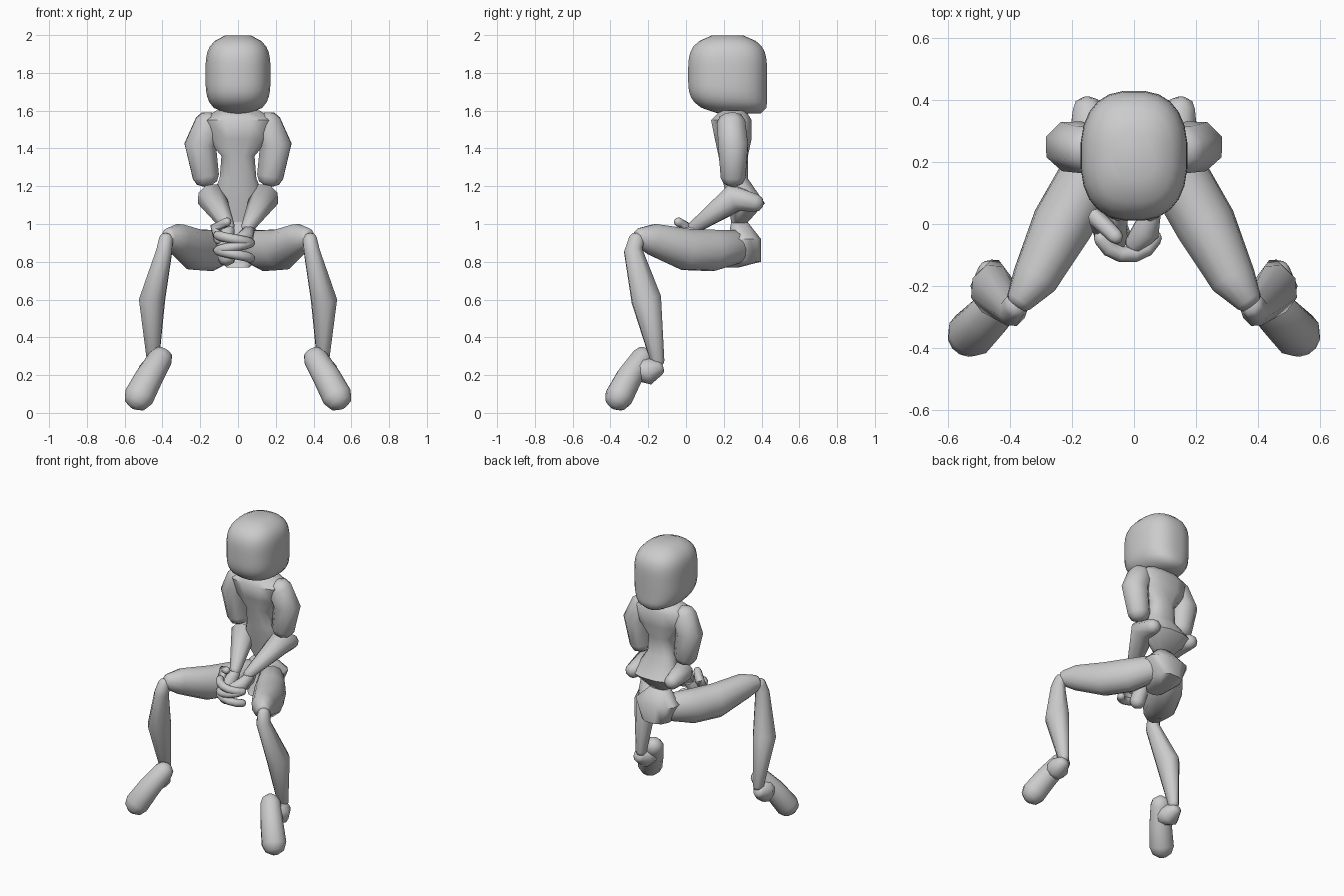
import bpy, bmesh, math
from mathutils import Vector

if "Cube" in bpy.data.objects:
    bpy.data.objects.remove(bpy.data.objects["Cube"])

grey = bpy.data.materials.new("plain_grey")
grey.use_nodes = True
grey.diffuse_color = (0.6, 0.6, 0.6, 1)
grey.node_tree.nodes["Principled BSDF"].inputs["Base Color"].default_value = grey.diffuse_color


def signed_power(value, power):
    return math.copysign(abs(value) ** power, value)


def skin(name, rings, sides, squareness, crease):
    """Join rings of (centre, width axis, depth axis) into one closed smooth part."""
    bm = bmesh.new()
    loops = []
    for centre, width_axis, depth_axis in rings:
        loop = []
        for step in range(sides):
            angle = math.tau * (step + 0.5) / sides
            across = signed_power(math.cos(angle), 2 / squareness)
            along = signed_power(math.sin(angle), 2 / squareness)
            loop.append(bm.verts.new(centre + width_axis * across + depth_axis * along))
        loops.append(loop)
    for lower, upper in zip(loops, loops[1:]):
        for step in range(sides):
            following = (step + 1) % sides
            bm.faces.new((lower[step], lower[following], upper[following], upper[step]))
    bm.faces.new(loops[0])
    bm.faces.new(loops[-1])
    bmesh.ops.recalc_face_normals(bm, faces=bm.faces)
    mesh = bpy.data.meshes.new(name)
    bm.to_mesh(mesh)
    bm.free()
    mesh.materials.append(grey)
    part = bpy.data.objects.new(name, mesh)
    bpy.context.collection.objects.link(part)
    bpy.ops.object.select_all(action="DESELECT")
    part.select_set(True)
    bpy.context.view_layer.objects.active = part
    bpy.ops.object.shade_smooth_by_angle(angle=math.radians(crease))


def stack(name, levels, sides=12, squareness=2.5, crease=60):
    """Level ovals of (height, forward position, half width, half depth)."""
    rings = [(Vector((0, y, z)), Vector((width, 0, 0)), Vector((0, depth, 0)))
             for z, y, width, depth in levels]
    skin(name, rings, sides, squareness, crease)


def limb(name, joints, radii, depth=1, sides=8, round_end=0.5, crease=60):
    """Tapered limb through its joints, with a domed cap at both ends."""
    points = [Vector(joint) for joint in joints]
    radii = list(radii)
    first = (points[0] - points[1]).normalized() * radii[0] * round_end
    last = (points[-1] - points[-2]).normalized() * radii[-1] * round_end
    start, end, start_radius, end_radius = points[0], points[-1], radii[0], radii[-1]
    for degrees in (40, 75):
        rise, shrink = math.sin(math.radians(degrees)), math.cos(math.radians(degrees))
        points = [start + first * rise, *points, end + last * rise]
        radii = [start_radius * shrink, *radii, end_radius * shrink]
    width_axis = Vector((1, 0, 0))
    rings = []
    for index, (point, radius) in enumerate(zip(points, radii)):
        before = points[max(index - 1, 0)]
        after = points[min(index + 1, len(points) - 1)]
        direction = (after - before).normalized()
        width_axis = (width_axis - direction * width_axis.dot(direction)).normalized()
        depth_axis = direction.cross(width_axis)
        rings.append((point, width_axis * radius, depth_axis * radius * depth))
    skin(name, rings, sides, 2, crease)


def limb_pair(name, joints, radii, **shape):
    for side, sign in (("left", 1), ("right", -1)):
        limb(f"{side}_{name}", [(sign * x, y, z) for x, y, z in joints], radii, **shape)


# Head: rounded block whose underside pulls back toward a square nape
head_levels = []
for step in range(15):
    height = -0.97 + step * 0.14
    fullness = max((1 - abs(height) ** 3.6) ** 0.4, 0.4)
    tuck = max(0, -height) ** 4 * 0.07
    head_levels.append((1.79 + height * 0.21, 0.22 + tuck,
                        0.173 * fullness, 0.21 * fullness + tuck / 2))
stack("head", head_levels, sides=24)

# Torso: broad shoulders, pinched waist and flared base
stack("torso", [
    (1.6, 0.25, 0.12, 0.07),
    (1.55, 0.24, 0.2, 0.11),
    (1.45, 0.25, 0.17, 0.1),
    (1.36, 0.25, 0.09, 0.08),
    (1.24, 0.26, 0.1, 0.07),
    (1.11, 0.32, 0.16, 0.1),
    (1, 0.28, 0.06, 0.04),
])

# Pelvis: narrow at the waist and tapering under the seat
stack("pelvis", [
    (1.02, 0.28, 0.05, 0.04),
    (0.92, 0.31, 0.15, 0.09),
    (0.8, 0.29, 0.1, 0.11),
    (0.77, 0.22, 0.06, 0.06),
])

# Arms: elbows out behind, wrists meeting in front
limb_pair("upper_arm", [(0.15, 0.24, 1.53), (0.2, 0.25, 1.42), (0.17, 0.25, 1.25)],
          [0.085, 0.09, 0.075], depth=0.95, round_end=0.7)
limb_pair("forearm", [(0.15, 0.37, 1.11), (0.14, 0.26, 1.14), (0.05, 0.04, 0.98)],
          [0.05, 0.08, 0.035], round_end=0.8)

# Clasped hands: two palms, a raised thumb and interlaced fingers
limb("left_palm", [(0.06, 0.05, 0.97), (0.04, -0.02, 0.93), (0, -0.07, 0.91)],
     [0.03, 0.045, 0.035])
limb("right_palm", [(-0.05, 0.04, 0.97), (-0.07, -0.01, 0.9), (-0.06, -0.04, 0.82)],
     [0.035, 0.05, 0.05], round_end=0.8)
limb("right_thumb", [(-0.1, -0.03, 0.92), (-0.12, 0.02, 0.98), (-0.06, -0.04, 1.01)],
     [0.03, 0.03, 0.025], round_end=1)
for finger in range(3):
    sign = 1 if finger % 2 else -1
    curl = []
    for step in range(6):
        angle = math.radians(20 + step * 28)
        curl.append((sign * 0.09 * math.cos(angle) - 0.02,
                     -0.02 - 0.08 * math.sin(angle),
                     0.94 - finger * 0.04 - step * 0.008))
    limb(f"finger_{finger + 1}", curl, [0.026] * len(curl), round_end=1)

# Legs: spread apart and bent at the knee
limb_pair("thigh", [(0.07, 0.27, 0.88), (0.15, 0.14, 0.86), (0.23, 0, 0.865),
                    (0.32, -0.18, 0.92), (0.37, -0.25, 0.93)],
          [0.08, 0.1, 0.1, 0.075, 0.045], depth=1.12, sides=12)
limb_pair("shin", [(0.38, -0.26, 0.92), (0.39, -0.28, 0.86), (0.455, -0.21, 0.6),
                   (0.45, -0.15, 0.27)],
          [0.04, 0.045, 0.073, 0.033], depth=1.15, round_end=0.8)

# Feet: drooping toes with a narrow heel
limb_pair("foot", [(0.41, -0.23, 0.29), (0.47, -0.3, 0.19), (0.525, -0.355, 0.085)],
          [0.065, 0.074, 0.08], sides=12, round_end=0.9, depth=0.95)
limb_pair("heel", [(0.44, -0.26, 0.23), (0.46, -0.19, 0.22), (0.46, -0.14, 0.24)],
          [0.06, 0.07, 0.04], sides=10)
